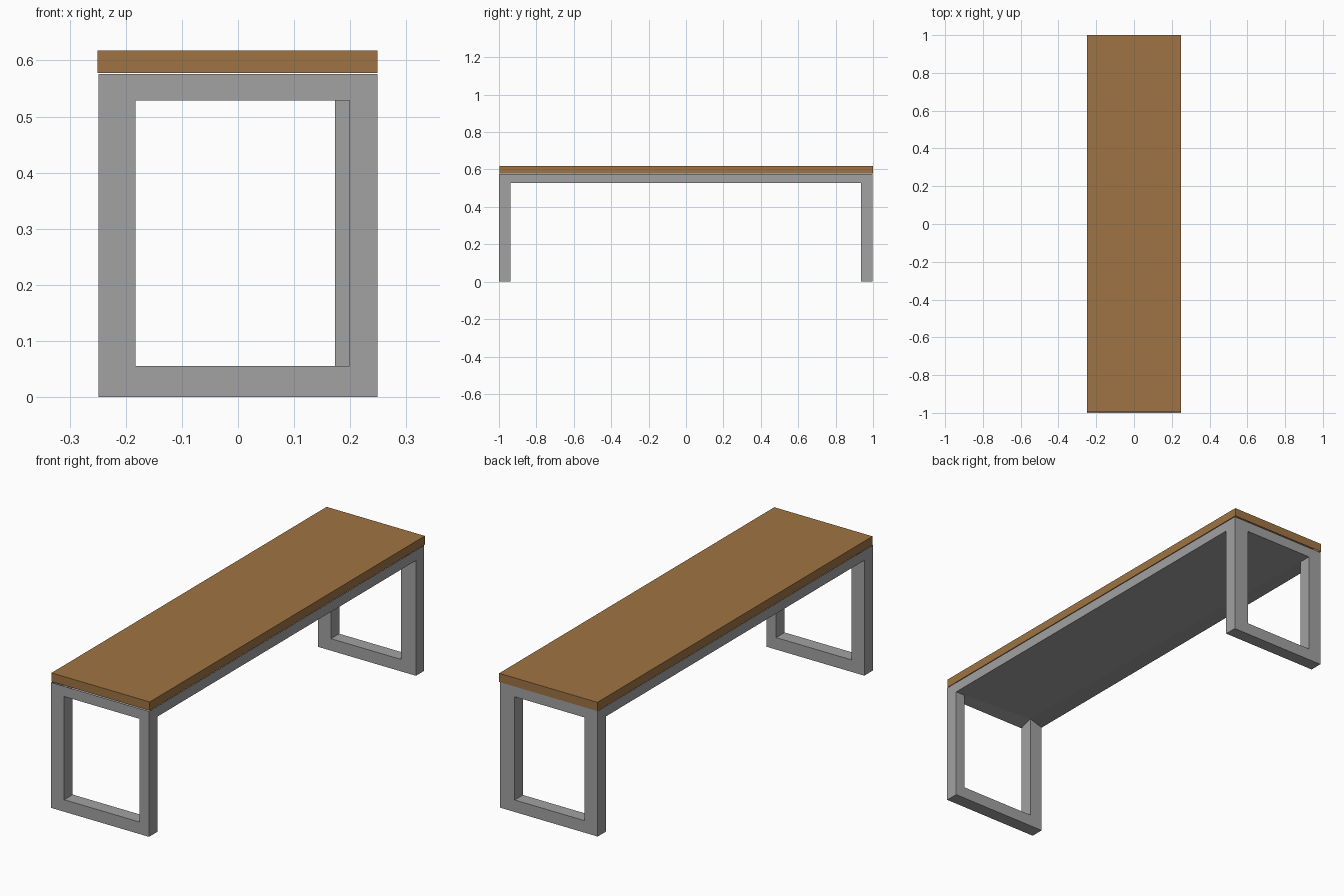
import bpy, bmesh

if "Cube" in bpy.data.objects:
    bpy.data.objects.remove(bpy.data.objects["Cube"])


def material(name, colour):
    m = bpy.data.materials.new(name)
    m.diffuse_color = (*colour, 1)
    m.use_nodes = True
    m.node_tree.nodes["Principled BSDF"].inputs["Base Color"].default_value = m.diffuse_color
    return m


wood = material("brown wood", (0.342, 0.175, 0.056))
metal = material("grey metal", (0.36, 0.36, 0.36))

X0, X1 = -0.249, 0.2485
Y0, Y1 = -1.0, 0.996
APRON_Z, APRON_TOP = 0.529, 0.576
IN0 = -0.183                       # left edge of both end openings
# Rows along the bench: y position and right edge of the opening there
ROWS = [(Y0, 0.199), (-0.938, 0.199), (0.936, 0.173), (Y1, 0.173)]


def finish(name, bm, mat):
    bmesh.ops.remove_doubles(bm, verts=bm.verts, dist=0.0001)
    mesh = bpy.data.meshes.new(name)
    bm.to_mesh(mesh)
    bm.free()
    mesh.materials.append(mat)
    bpy.context.collection.objects.link(bpy.data.objects.new(name, mesh))


def quad(bm, *points):
    bm.faces.new([bm.verts.new(p) for p in points])


# Height of the underside: one inner corner sits slightly higher
def under(x, y):
    return 0.55 if x == IN0 and y == ROWS[1][0] else APRON_Z


# Four outward-facing walls around a rectangle
def walls(bm, x0, x1, y0, y1, z0, z1):
    ring = [(x0, y0), (x1, y0), (x1, y1), (x0, y1)]
    for a, b in zip(ring, ring[1:] + ring[:1]):
        quad(bm, (*a, z0), (*b, z0), (*b, z1), (*a, z1))


# U-shaped leg frame, open at the top where it joins the apron
def leg_frame(name, row):
    (y0, in1), (y1, _) = ROWS[row], ROWS[row + 1]
    outline = [(X0, APRON_Z), (X0, 0), (X1, 0), (X1, APRON_Z),
               (in1, APRON_Z), (in1, 0.055), (IN0, 0.055), (IN0, APRON_Z)]

    def at(p, y):
        x, z = p
        return (x, y, under(x, y) if z == APRON_Z else z)

    bm = bmesh.new()
    bm.faces.new([bm.verts.new(at(p, y0)) for p in outline])
    bm.faces.new([bm.verts.new(at(p, y1)) for p in reversed(outline)])
    for i in (0, 1, 2, 4, 5, 6):
        a, b = outline[i], outline[i + 1]
        quad(bm, at(a, y0), at(a, y1), at(b, y1), at(b, y0))
    finish(name, bm, metal)


# Seat board resting on the rim of the apron
bm = bmesh.new()
walls(bm, -0.25, 0.249, -0.996, 1.0, 0.578, 0.618)
quad(bm, (-0.25, -0.996, 0.618), (0.249, -0.996, 0.618), (0.249, 1, 0.618), (-0.25, 1, 0.618))
finish("seat_board", bm, wood)

# Apron: outer band and underside, leaving out the cells above the legs
bm = bmesh.new()
walls(bm, X0, X1, Y0, Y1, APRON_Z, APRON_TOP)
for r in range(3):
    (ya, ra), (yb, rb) = ROWS[r], ROWS[r + 1]
    xa, xb = (X0, IN0, ra, X1), (X0, IN0, rb, X1)
    for c in range(3):
        if r == 1 or c == 1:
            corners = [(xa[c], ya), (xb[c], yb), (xb[c + 1], yb), (xa[c + 1], ya)]
            quad(bm, *[(x, y, under(x, y)) for x, y in corners])
finish("apron", bm, metal)

# End frames: the front opening is slightly wider than the back one
leg_frame("front_leg_frame", 0)
leg_frame("back_leg_frame", 2)
